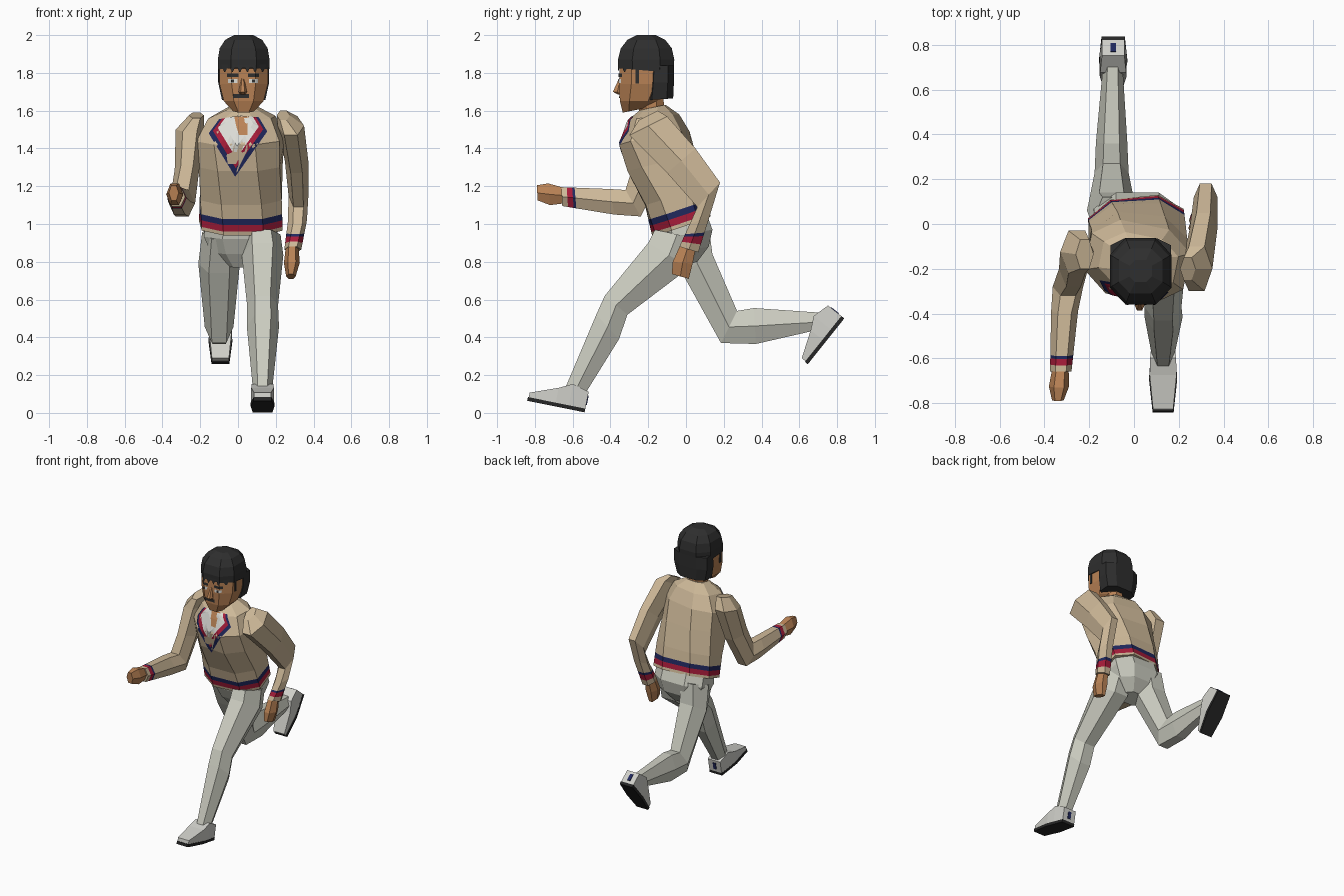
import bpy
import bmesh
import math
from mathutils import Vector, Matrix
from mathutils.bvhtree import BVHTree

if "Cube" in bpy.data.objects:
    bpy.data.objects.remove(bpy.data.objects["Cube"], do_unlink=True)


def material(name, hexcode):
    """Flat material from a display colour, converted to linear."""
    rgb = [int(hexcode[i:i + 2], 16) / 255 for i in (0, 2, 4)]
    color = [((c + 0.055) / 1.055) ** 2.4 for c in rgb] + [1]
    mat = bpy.data.materials.new(name)
    mat.use_nodes = True
    mat.diffuse_color = color
    mat.node_tree.nodes["Principled BSDF"].inputs["Base Color"].default_value = color
    return mat


SWEATER = material("sweater_beige", "CDB898")
TROUSERS = material("trouser_grey_white", "CBCCC0")
SKIN = material("skin_tan", "B98255")
HAIR = material("hair_black", "2E2E2E")
RED = material("trim_red", "A81C3A")
BLUE = material("trim_blue", "20285E")
WHITE = material("collar_white", "DCDCD6")
SHOE = material("shoe_white", "D0D0CA")
SOLE = material("sole_black", "262626")


def finish(name, bm, mats):
    mesh = bpy.data.meshes.new(name)
    bm.to_mesh(mesh)
    bm.free()
    for m in mats:
        mesh.materials.append(m)
    obj = bpy.data.objects.new(name, mesh)
    bpy.context.collection.objects.link(obj)
    return obj


def ring_points(ring, sides, boxy):
    """Ring: x centre, half width, front (y, z), back (y, z), optional twist."""
    x, half, y1, z1, y2, z2 = ring[:6]
    twist = Matrix.Rotation(ring[6] if len(ring) > 6 else 0, 3, 'Z')
    centre = Vector((x, (y1 + y2) / 2, (z1 + z2) / 2))
    depth = Vector((0, (y2 - y1) / 2, (z2 - z1) / 2))
    start = math.pi / sides if sides % 4 == 0 else 0
    angles = [start + math.tau * i / sides for i in range(sides)]

    def shape(v):
        return math.copysign(abs(v) ** boxy, v) if abs(v) > 1e-6 else 0
    cs = [(shape(math.cos(a)), shape(math.sin(a))) for a in angles]
    cmax, smax = max(c for c, s in cs), max(s for c, s in cs)
    side = Vector((half, 0, 0))
    return [centre + twist @ (side * (c / cmax) + depth * (s / smax)) for c, s in cs]


def loft(name, rings, mats, sides=6, boxy=1.0, bands=None):
    """Skin rings into a capped tube; bands gives a material slot per segment."""
    bm = bmesh.new()
    loops = [[bm.verts.new(p) for p in ring_points(r, sides, boxy)] for r in rings]
    for k, (a, b) in enumerate(zip(loops, loops[1:])):
        for i in range(sides):
            j = (i + 1) % sides
            face = bm.faces.new((a[i], a[j], b[j], b[i]))
            face.material_index = bands[k] if bands else 0
    bm.faces.new(loops[0][::-1])
    bm.faces.new(loops[-1])
    bmesh.ops.recalc_face_normals(bm, faces=bm.faces)
    return finish(name, bm, mats)


def between(a, b, fractions):
    """Extra rings blended between two rings, used for trim stripes."""
    return [tuple(p + (q - p) * f for p, q in zip(a, b)) for f in fractions]


def decal(name, target, rows, mats, lift=0.004, steps=6):
    """Thin painted patch: (x, z) rows projected from the front onto a part."""
    tree = BVHTree.FromPolygons([v.co for v in target.data.vertices],
                                [p.vertices for p in target.data.polygons])
    bm = bmesh.new()
    grid = []
    for row in rows:
        pts = [Vector(p) for p in row]
        fine = [a.lerp(b, i / steps) for a, b in zip(pts, pts[1:]) for i in range(steps)]
        line = []
        for p in fine + [pts[-1]]:
            hit = tree.ray_cast(Vector((p.x, -2, p.y)), Vector((0, 1, 0)))[0]
            y = hit.y if hit else -0.3
            line.append(bm.verts.new((p.x, y - lift, p.y)))
        grid.append(line)
    for k, (a, b) in enumerate(zip(grid, grid[1:])):
        for i in range(len(a) - 1):
            face = bm.faces.new((a[i], a[i + 1], b[i + 1], b[i]))
            face.normal_update()
            if face.normal.y > 0:
                face.normal_flip()
            face.material_index = k
    return finish(name, bm, mats)


def patch(name, target, x, z, w, h, mat, lift=0.004):
    rows = [[(x - w, z + s * h), (x + w, z + s * h)] for s in (-1, 0, 1)]
    obj = decal(name, target, rows, [mat], lift)
    for p in obj.data.polygons:
        p.material_index = 0


# Sweater body with striped hem
hem = (.015, .215, -.17, .94, .12, 1.04, .1)
waist = (.015, .215, -.215, 1.1, .09, 1.2, .02)
body = [hem, *between(hem, waist, (.12, .34, .54)), waist,
        (.015, .215, -.3, 1.28, .045, 1.36, -.1),
        (.015, .225, -.335, 1.42, .0, 1.49, -.2),
        (.02, .17, -.29, 1.55, -.05, 1.58, -.2),
        (.025, .075, -.245, 1.6, -.11, 1.63, -.1)]
torso = loft("sweater_body", body, [SWEATER, RED, BLUE], sides=8, boxy=.8,
             bands=[0, 1, 2] + [0] * 5)

# Neckline: blue and red V around a white shirt and a bare throat
outline = [(-.1, 1.555), (-.155, 1.48), (-.015, 1.25), (.155, 1.49), (.11, 1.565)]
top = Vector((.005, 1.575))
scales = (1, .86, .7, .5, .3, .05)
rows = [[top + (Vector(p) - top) * s for p in outline] for s in scales]
decal("neckline_trim", torso, rows, [BLUE, RED, WHITE, WHITE, WHITE], lift=.006)
throat = [[(.005, 1.47), (.05, 1.47)], [(-.01, 1.52), (.05, 1.52)], [(-.02, 1.57), (.06, 1.57)]]
decal("bare_throat", torso, throat, [SKIN, SKIN], lift=.009)

# Arms with striped cuffs, and hands
arms = {
    "left": [(.24, .035, -.25, 1.55, -.15, 1.6), (.28, .07, -.3, 1.47, -.1, 1.57),
             (.31, .062, -.1, 1.27, .05, 1.4), (.32, .053, .06, 1.09, .18, 1.22),
             (.315, .05, .02, 1.0, .125, 1.04), (.29, .045, -.035, .88, .065, .85)],
    "right": [(-.22, .04, -.2, 1.56, -.07, 1.59), (-.255, .075, -.22, 1.49, -.03, 1.51),
              (-.27, .065, -.28, 1.31, -.12, 1.27), (-.295, .068, -.32, 1.18, -.24, 1.04),
              (-.31, .06, -.4, 1.185, -.38, 1.05), (-.327, .048, -.66, 1.195, -.655, 1.095)]}
cuff_cuts = {"left": (.45, .55, .78), "right": (.73, .78, .89)}
for side, path in arms.items():
    rings = path[:-1] + between(path[-2], path[-1], cuff_cuts[side]) + path[-1:]
    loft(side + "_sleeve", rings, [SWEATER, RED, BLUE], bands=[0] * 5 + [2, 1, 0])

hands = {
    "left": [(.287, .033, -.025, .9, .05, .87), (.285, .042, -.07, .8, .035, .79),
             (.28, .025, -.075, .735, .015, .71)],
    "right": [(-.328, .036, -.64, 1.19, -.64, 1.11), (-.335, .045, -.73, 1.215, -.72, 1.1),
              (-.34, .026, -.79, 1.205, -.785, 1.125)]}
for side, rings in hands.items():
    loft(side + "_hand", rings, [SKIN])

# Trousers: seat and two legs
loft("trouser_seat", [(.015, .19, -.15, .98, .1, 1.08), (.015, .195, -.14, .92, .14, .97),
                      (.015, .16, -.1, .84, .12, .88), (.015, .08, -.05, .77, .06, .8)],
     [TROUSERS], sides=8, boxy=.8)
legs = {
    "left": [(.125, .1, -.165, .97, .07, .92), (.13, .11, -.2, .9, .02, .77),
             (.13, .082, -.43, .62, -.31, .52), (.132, .085, -.475, .52, -.355, .39),
             (.13, .05, -.64, .13, -.535, .1)],
    "right": [(-.09, .1, -.11, .92, .12, .99), (-.1, .11, -.02, .74, .14, .84),
              (-.1, .076, .185, .37, .27, .54), (-.1, .07, .37, .365, .36, .555),
              (-.095, .045, .655, .43, .72, .53)]}
for side, rings in legs.items():
    loft(side + "_trouser_leg", rings, [TROUSERS])


# Shoes laid out along the heel-to-toe line
def shoe(side, x, heel, toe):
    heel, toe = Vector(heel), Vector(toe)
    along = (toe - heel).normalized()
    up = Vector((along.y, -along.x))

    def section(a, low, high, half):
        return (x, half, *(heel + along * a + up * low), *(heel + along * a + up * high))
    upper = [section(0, .02, .11, .05), section(.09, .02, .135, .058),
             section(.16, .02, .1, .06), section(.305, .02, .045, .045)]
    loft(side + "_shoe", upper, [SHOE], sides=4)
    sole = [section(0, 0, .02, .052), section(.16, 0, .02, .063), section(.31, 0, .02, .047)]
    loft(side + "_sole", sole, [SOLE], sides=4)
    mark = [section(-.004, .04, .09, .012), section(.003, .04, .09, .012)]
    loft(side + "_heel_mark", mark, [BLUE], sides=4)


shoe("left", .13, (-.537, .003), (-.845, .065))
shoe("right", -.093, (.838, .5), (.645, .258))

# Neck and head
loft("neck", [(.025, .065, -.25, 1.56, -.11, 1.56), (.03, .06, -.25, 1.67, -.12, 1.67)], [SKIN], sides=8)
head = loft("head", [(.03, .055, -.335, 1.59, -.21, 1.615), (.03, .105, -.35, 1.65, -.15, 1.65),
                     (.03, .128, -.354, 1.74, -.1, 1.74), (.03, .13, -.35, 1.86, -.1, 1.86)],
            [SKIN], sides=8, boxy=.8)
loft("nose", [(.025, .008, -.355, 1.77, -.34, 1.77), (.025, .022, -.387, 1.7, -.34, 1.7),
              (.025, .015, -.36, 1.685, -.34, 1.685)], [SKIN], sides=6)

# Painted face
for sign, side in ((1, "left"), (-1, "right")):
    x = .027 + sign * .055
    patch(side + "_eyebrow", head, x, 1.787, .03, .009, HAIR)
    patch(side + "_eye_white", head, x, 1.757, .025, .01, WHITE)
    patch(side + "_pupil", head, x, 1.757, .008, .009, HAIR, lift=.006)
    burn = .03 + sign * .13
    loft(side + "_sideburn", [(burn, .003, -.268, 1.745, -.25, 1.745),
                              (burn, .003, -.268, 1.84, -.25, 1.84)], [HAIR], sides=4)
patch("moustache", head, .015, 1.677, .042, .011, HAIR)

# Hair: rounded cap, hanging back and jagged fringe
loft("hair_cap", [(.03, .135, -.358, 1.825, -.066, 1.8), (.03, .137, -.36, 1.87, -.062, 1.87),
                  (.03, .127, -.345, 1.93, -.075, 1.93), (.03, .098, -.31, 1.975, -.11, 1.975),
                  (.03, .05, -.26, 2.0, -.16, 2.0)], [HAIR], sides=8, boxy=.8)
loft("hair_back", [(.03, .115, -.215, 1.655, -.068, 1.665), (.03, .135, -.205, 1.75, -.064, 1.75),
                   (.03, .135, -.2, 1.84, -.064, 1.84)], [HAIR], sides=8, boxy=.7)
for i in range(6):
    x = -.07 + i * .04
    tip = [[(x - .02, 1.845), (x + .02, 1.845)], [(x - .003, 1.805), (x + .003, 1.805)]]
    decal("fringe_spike", head, tip, [HAIR], lift=.009, steps=2)
